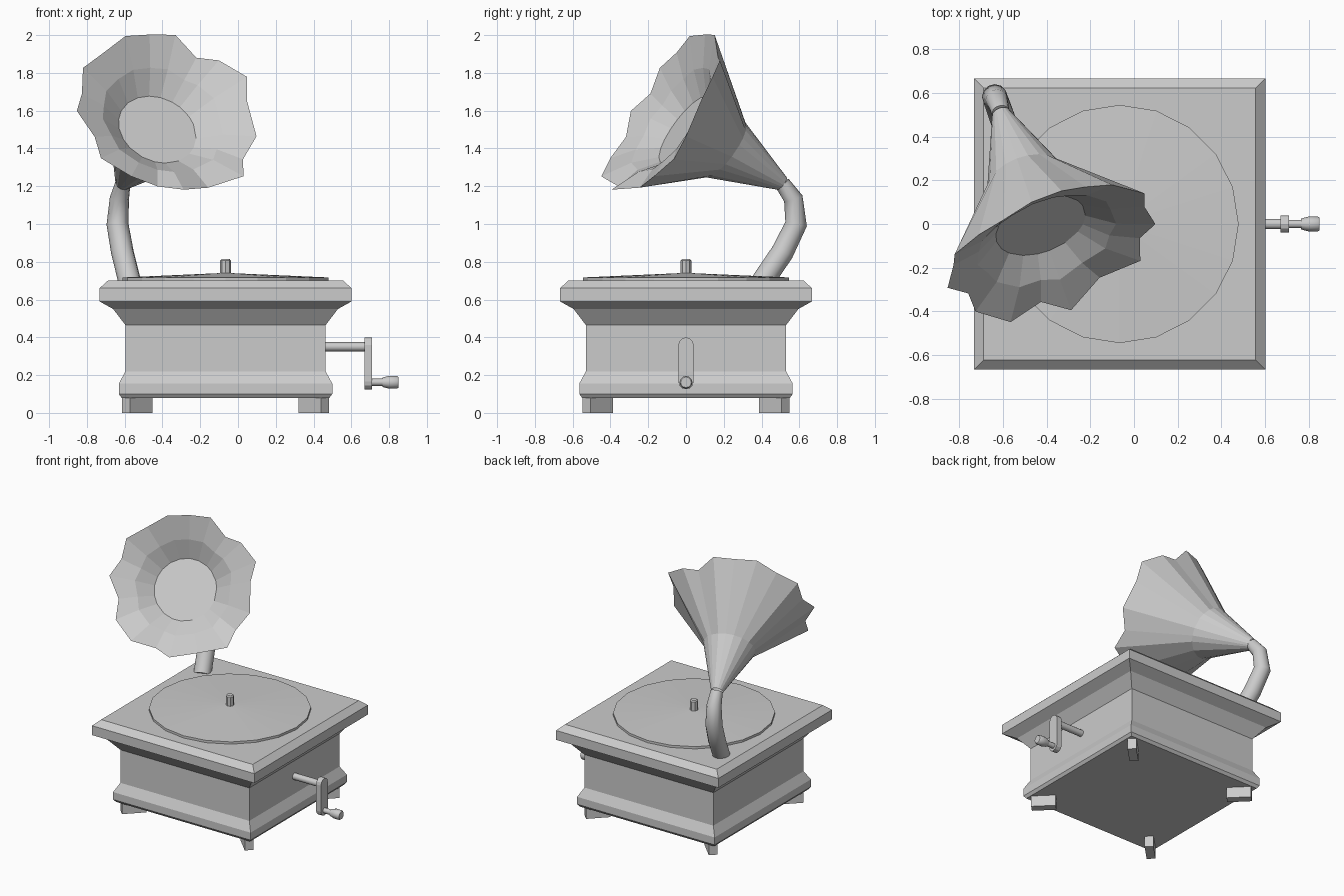
import bpy, bmesh, math
from mathutils import Vector

if "Cube" in bpy.data.objects:
    bpy.data.objects.remove(bpy.data.objects["Cube"])

CX = -0.066  # cabinet centre in x


def build(name, rings, cap_start=True, cap_end=True, smooth=None):
    """Skin a list of closed rings that share one vertex count."""
    bm = bmesh.new()
    vr = [[bm.verts.new(p) for p in ring] for ring in rings]
    n = len(vr[0])
    for a, b in zip(vr, vr[1:]):
        for i in range(n):
            j = (i + 1) % n
            bm.faces.new((a[i], a[j], b[j], b[i]))
    if cap_start:
        bm.faces.new(vr[0][::-1])
    if cap_end:
        bm.faces.new(vr[-1])
    bmesh.ops.recalc_face_normals(bm, faces=bm.faces)
    me = bpy.data.meshes.new(name)
    bm.to_mesh(me)
    bm.free()
    ob = bpy.data.objects.new(name, me)
    bpy.context.collection.objects.link(ob)
    if smooth:
        bpy.context.view_layer.objects.active = ob
        ob.select_set(True)
        bpy.ops.object.shade_smooth_by_angle(angle=math.radians(smooth))
        ob.select_set(False)
    return ob


def ring(c, axis, r, n, start=0.0):
    """Circle of n points around an axis."""
    axis = Vector(axis).normalized()
    ref = Vector((1, 0, 0)) if abs(axis.x) < 0.9 else Vector((0, 1, 0))
    v = axis.cross(ref).normalized()
    u = v.cross(axis)
    c = Vector(c)
    return [c + r * (math.cos(t) * u + math.sin(t) * v)
            for t in (start + 2 * math.pi * i / n for i in range(n))]


def turned(name, start, axis, profile, n, smooth=None):
    """Lathe a (distance, radius) profile along an axis."""
    start, axis = Vector(start), Vector(axis)
    return build(name, [ring(start + axis * d, axis, r, n) for d, r in profile], smooth=smooth)


# Cabinet: square moulding profile (half width, z)
profile = [(0.55, 0.08), (0.565, 0.10), (0.565, 0.155), (0.53, 0.22), (0.53, 0.465),
           (0.595, 0.55), (0.667, 0.59), (0.667, 0.66), (0.623, 0.70)]
build("cabinet", [[(CX + sx * h, sy * h, z) for sx, sy in ((-1, -1), (1, -1), (1, 1), (-1, 1))]
                  for h, z in profile])

# Feet: diagonal blocks at the corners
for sx in (-1, 1):
    for sy in (-1, 1):
        c = Vector((CX + sx * 0.467, sy * 0.467, 0))
        d = Vector((sx, sy, 0)).normalized()
        w = Vector((-d.y, d.x, 0))
        build("foot", [[c + d * a * 0.083 + w * b * 0.03 + Vector((0, 0, z))
                        for a, b in ((-1, -1), (1, -1), (1, 1), (-1, 1))] for z in (0, 0.09)])

# Turntable and spindle
turned("turntable", (CX, 0, 0.695), (0, 0, 1), [(0, 0.545), (0.022, 0.545), (0.045, 0.03)], 20)
turned("spindle", (CX, 0, 0.73), (0, 0, 1), [(0, 0.028), (0.077, 0.028), (0.085, 0.021)], 8)

# Crank: shaft, rounded arm, grip
turned("crank_shaft", (0.45, 0, 0.35), (1, 0, 0), [(0, 0.024), (0.23, 0.024)], 12, 40)
outline = [(0.04 * math.cos(t), (0.36 if k < 7 else 0.165) + 0.04 * math.sin(t))
           for k, t in ((k, math.pi * (k if k < 7 else k - 1) / 6) for k in range(14))]
build("crank_arm", [[(x, y, z) for y, z in outline] for x in (0.67, 0.71)])
turned("crank_grip", (0.70, 0, 0.162), (1, 0, 0),
       [(0, 0.019), (0.065, 0.019), (0.065, 0.025), (0.10, 0.034), (0.142, 0.034), (0.15, 0.028)], 12, 40)

# Bent neck tube
path = [(-0.57, 0.395, 0.68, 0.06), (-0.612, 0.51, 0.85, 0.06), (-0.638, 0.583, 1.0, 0.058),
        (-0.628, 0.568, 1.135, 0.051), (-0.61, 0.51, 1.215, 0.041)]
pts = [Vector(p[:3]) for p in path]
rings = []
for i, p in enumerate(pts):
    tangent = pts[min(i + 1, len(pts) - 1)] - pts[max(i - 1, 0)]
    rings.append(ring(p, tangent, path[i][3], 12))
build("neck_tube", rings, smooth=45)

# Horn: scalloped rim given as (angle, radius, offset along the mouth axis)
N = Vector((0.295, -0.77, 0.565)).normalized()
U = Vector((-N.y, N.x, 0)).normalized()
V = N.cross(U)
MOUTH = Vector((-0.38, -0.13, 1.59))
rim = [(-163, .44, -.04), (-147, .50, -.03), (-125, .50, 0), (-106, .45, -.06), (-91, .495, 0),
       (-69, .465, -.07), (-46, .53, -.04), (-32, .475, -.07), (-15, .51, -.03), (9, .48, 0),
       (23, .54, .025), (42, .50, 0), (55, .446, -.02), (73, .50, .03), (90, .48, .03),
       (108, .48, .05), (127, .465, .02), (146, .50, .01), (162, .46, -.03), (178, .50, -.01)]


def horn_ring(c, r=None, wave=0.0):
    """Ring in the mouth plane; r=None gives the full scalloped rim."""
    out = []
    for a, rr, off in rim:
        t = math.radians(a)
        rad = rr if r is None else r + wave * (rr - 0.485)
        out.append(Vector(c) + rad * (math.cos(t) * U + math.sin(t) * V)
                   + N * off * (1 if r is None else wave))
    return out


build("horn", [horn_ring((-0.61, 0.508, 1.215), 0.041),
               horn_ring((-0.50, 0.205, 1.395), 0.18),
               horn_ring(MOUTH),
               horn_ring(MOUTH - N * 0.07, 0.33, 0.3),
               horn_ring(MOUTH - N * 0.16, 0.215)], cap_start=False)
